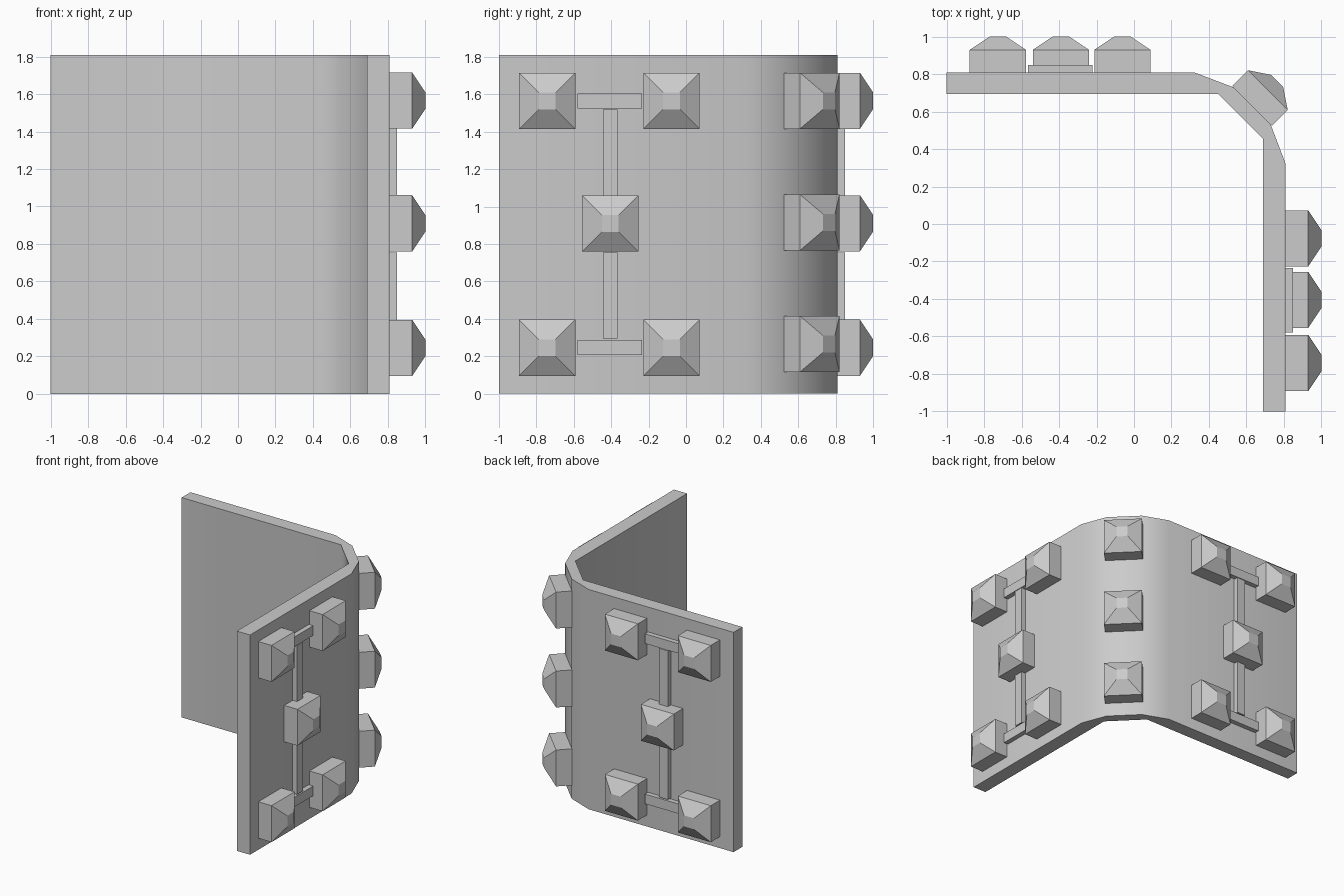
import bpy, bmesh, math
from mathutils import Vector

if "Cube" in bpy.data.objects:
    bpy.data.objects.remove(bpy.data.objects["Cube"])

HEIGHT = 1.81
FACE = 0.81   # outer surface of both plates


def loft(name, rings, loc=(0, 0, 0), turn=0):
    """Closed solid through a list of rings of points."""
    bm = bmesh.new()
    vs = [[bm.verts.new(p) for p in ring] for ring in rings]
    n = len(vs[0])
    for a, b in zip(vs, vs[1:]):
        for i in range(n):
            j = (i + 1) % n
            bm.faces.new((a[i], a[j], b[j], b[i]))
    bm.faces.new(vs[0][::-1])
    bm.faces.new(vs[-1])
    bmesh.ops.recalc_face_normals(bm, faces=bm.faces[:])
    mesh = bpy.data.meshes.new(name)
    bm.to_mesh(mesh)
    bm.free()
    ob = bpy.data.objects.new(name, mesh)
    ob.location = loc
    ob.rotation_euler.z = math.radians(turn)
    bpy.context.collection.objects.link(ob)
    return ob


def rect(x, w, h):
    """Rectangle facing local +x."""
    return [(x, -w / 2, -h / 2), (x, w / 2, -h / 2), (x, w / 2, h / 2), (x, -w / 2, h / 2)]


def stud(name, loc, turn):
    return loft(name, [rect(0, .3, .3), rect(.12, .3, .3), rect(.19, .09, .09)], loc, turn)


def bar(name, loc, turn, w, h):
    return loft(name, [rect(0, w, h), rect(.04, w, h)], loc, turn)


# bent corner plate
profile = [(-1, .81), (.32, .81), (.53, .73), (.73, .53), (.81, .32), (.81, -1),
           (.69, -1), (.69, .455), (.45, .695), (-1, .695)]
plate = loft("corner_plate", [[(x, y, z) for x, y in profile] for z in (0, HEIGHT)])
bpy.context.view_layer.objects.active = plate
plate.select_set(True)
bpy.ops.object.shade_smooth_by_angle(angle=math.radians(50))

# studs and raised strips on the two flat sides
for side, turn, mid in (("right", 0, -.405), ("back", 90, -.39)):
    def place(offset, z):
        t = mid + offset
        return Vector((FACE, t, z) if side == "right" else (t, FACE, z))

    stud(side + "_stud_middle", place(0, .91), turn)
    for level, z in (("lower", .245), ("upper", 1.565)):
        for end, off in (("outer", -.337), ("inner", .328)):
            stud(f"{side}_stud_{level}_{end}", place(off, z), turn)
        bar(f"{side}_cross_strip_{level}", place(-.003, z), turn, .345, .08)
    for level, z in (("lower", .525), ("upper", 1.29)):
        bar(f"{side}_upright_strip_{level}", place(0, z), turn, .08, .46)

# studs on the bend
for i, z in enumerate((.265, .915, 1.565)):
    stud(f"bend_stud_{i + 1}", (.63, .63, z), 45)
